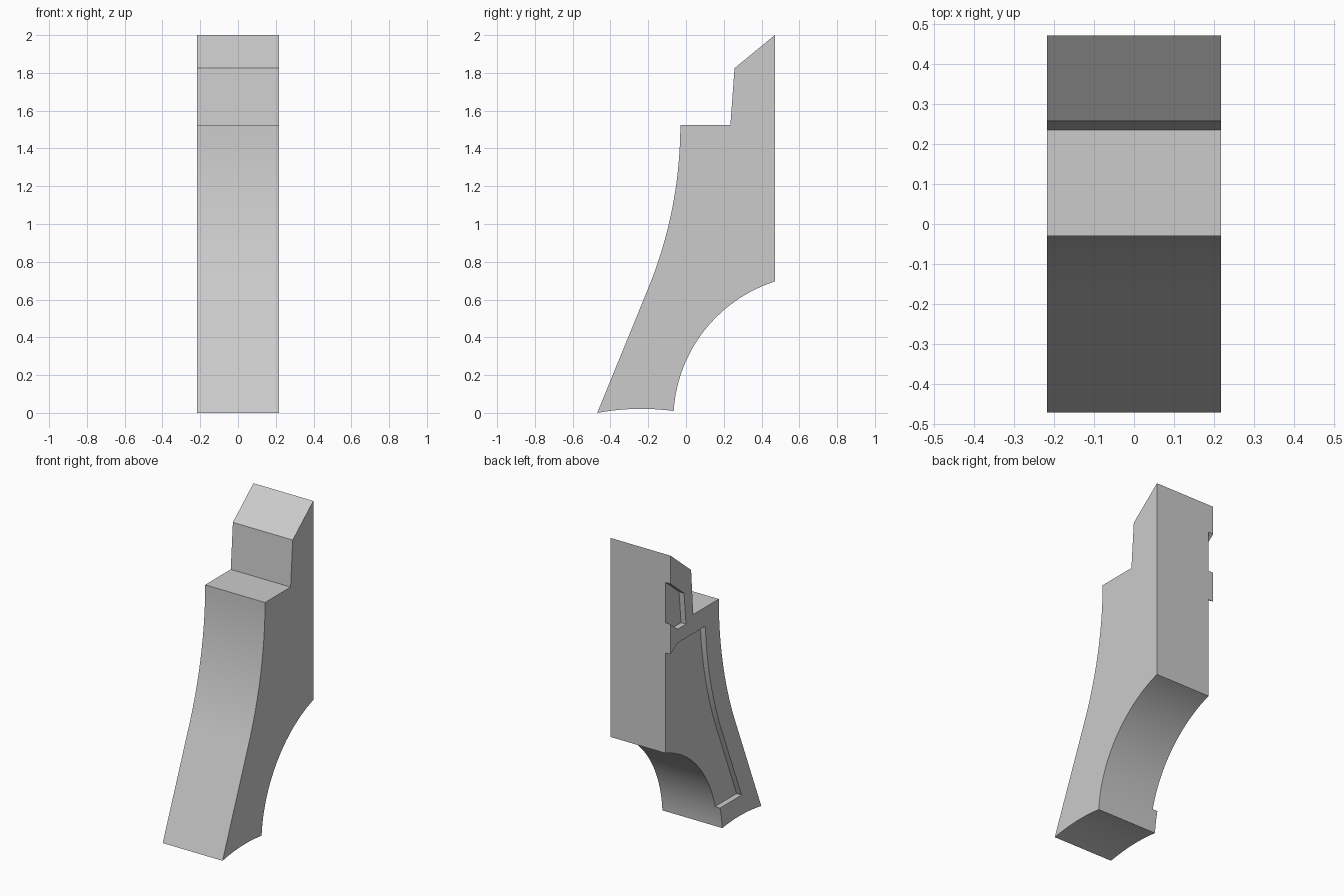
import bpy, bmesh, math

cube = bpy.data.objects.get("Cube")
if cube:
    bpy.data.objects.remove(cube, do_unlink=True)

HALF_W = 0.217      # half thickness of the bracket
DEPTH = 0.036       # depth of the side recesses
SHELF_Z = 1.525
BEND_Z = 0.66       # straight leg turns into a curve here
BACK = 0.47

stone = bpy.data.materials.new("light grey")
stone.use_nodes = True
grey = (0.6, 0.6, 0.6, 1)
stone.diffuse_color = grey
stone.node_tree.nodes["Principled BSDF"].inputs["Base Color"].default_value = grey


def front_y(z):
    """Front edge: a straight slope easing into a vertical curve."""
    if z <= BEND_Z:
        return -0.47 + 0.27 * z / BEND_Z
    r = 2.29
    return -0.03 - (r - math.sqrt(r * r - (SHELF_Z - z) ** 2))


def front_edge(z0, z1, offset=0.0, n=20):
    """Points up the front edge between two heights."""
    heights = [z0] + [BEND_Z + (z1 - BEND_Z) * i / n for i in range(n + 1)]
    return [(front_y(z) + offset, z) for z in heights]


def arc(cy, cz, r, a0, a1, n):
    return [(cy + r * math.cos(a0 + (a1 - a0) * i / n),
             cz + r * math.sin(a0 + (a1 - a0) * i / n)) for i in range(n + 1)]


def extrude_profile(name, points, x0, x1):
    """Solid made from a (y, z) outline drawn out along x."""
    bm = bmesh.new()
    face = bm.faces.new([bm.verts.new((x0, y, z)) for y, z in points])
    ext = bmesh.ops.extrude_face_region(bm, geom=[face])
    verts = [v for v in ext["geom"] if isinstance(v, bmesh.types.BMVert)]
    bmesh.ops.translate(bm, verts=verts, vec=(x1 - x0, 0, 0))
    bmesh.ops.recalc_face_normals(bm, faces=bm.faces)
    mesh = bpy.data.meshes.new(name)
    bm.to_mesh(mesh)
    bm.free()
    mesh.materials.append(stone)
    obj = bpy.data.objects.new(name, mesh)
    bpy.context.collection.objects.link(obj)
    return obj


# Bracket body: front curve, shelf, sloped top, back, arch and hollow foot
arch_c, arch_r = (0.705, -0.04), 0.772
arch = arc(*arch_c, arch_r, math.atan2(0.735, -0.235), math.atan2(0.05, -0.77), 28)
foot = [(-0.065 - 0.405 * t, 0.01 * (1 - t) + 0.064 * t * (1 - t))
        for t in (i / 10 for i in range(1, 10))]
body = extrude_profile(
    "bracket_body",
    front_edge(0, SHELF_Z) + [(0.235, SHELF_Z), (0.257, 1.825), (BACK, 2.0)] + arch + foot,
    -HALF_W, HALF_W)

# Recesses on one side, running out through the back and the arch
over = BACK + 0.1
lower = front_edge(0.15, 1.40, 0.143) + [
    (0.397, 1.40), (BACK, 1.353), (over, 1.29), (over, 0.15)]
upper = [(0.31, 1.49), (0.33, 1.70), (BACK, 1.815), (over, 1.897),
         (over, 1.632), (BACK, 1.55), (0.397, 1.49)]
cutters = [extrude_profile(name, pts, -HALF_W - 0.1, -HALF_W + DEPTH)
           for name, pts in (("lower_recess_cutter", lower), ("upper_recess_cutter", upper))]
for cutter in cutters:
    mod = body.modifiers.new(cutter.name, "BOOLEAN")
    mod.operation = "DIFFERENCE"
    mod.solver = "EXACT"
    mod.object = cutter

# Bake the cuts and drop the cutters
bpy.context.view_layer.update()
evaluated = body.evaluated_get(bpy.context.evaluated_depsgraph_get())
carved = bpy.data.meshes.new_from_object(evaluated)
body.modifiers.clear()
body.data = carved
for cutter in cutters:
    bpy.data.objects.remove(cutter, do_unlink=True)

# Smooth curves, crisp edges
bpy.ops.object.select_all(action="DESELECT")
body.select_set(True)
bpy.context.view_layer.objects.active = body
bpy.ops.object.shade_smooth_by_angle(angle=math.radians(25))
